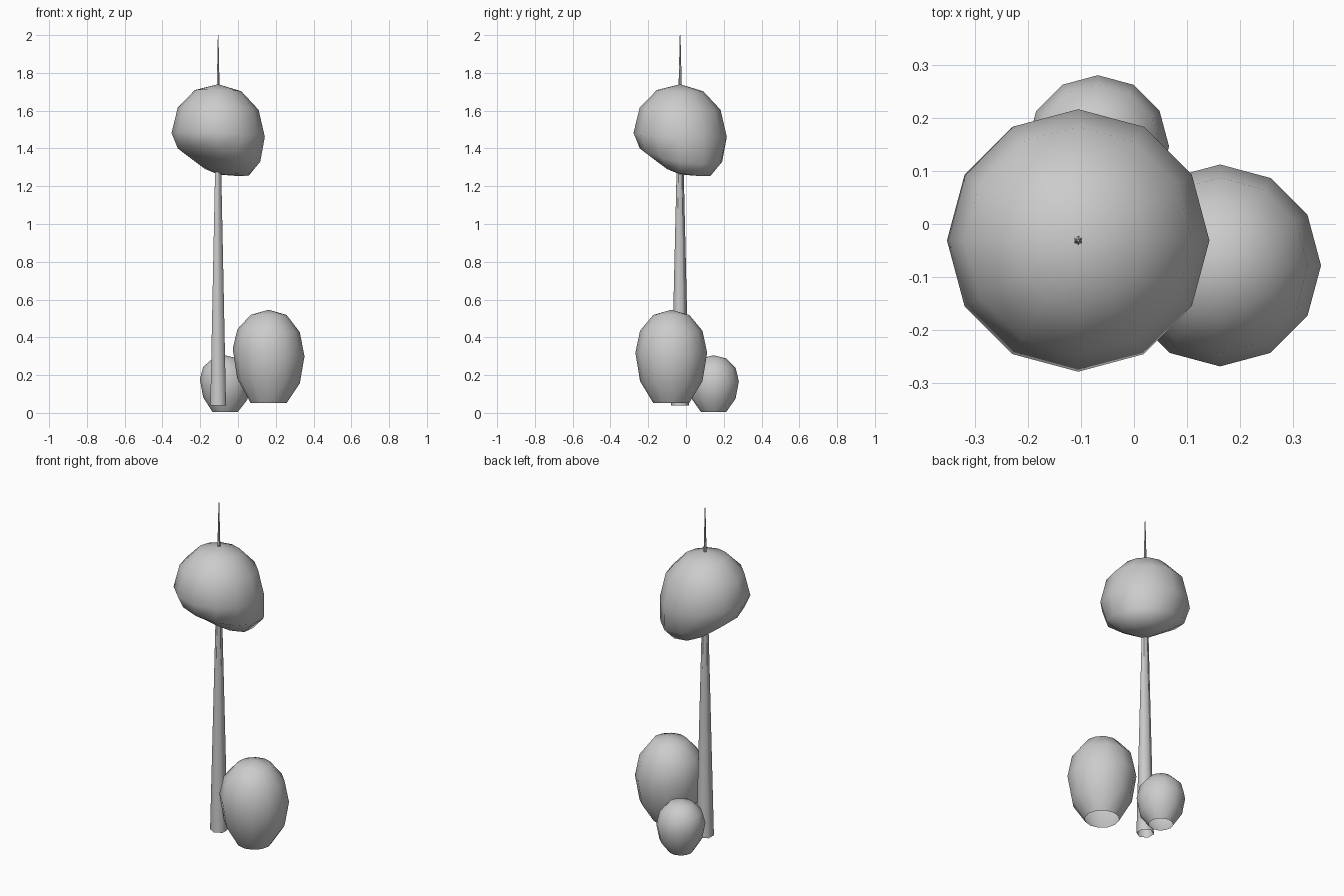
import bpy, bmesh
from math import sin, cos, pi

if "Cube" in bpy.data.objects:
    bpy.data.objects.remove(bpy.data.objects["Cube"])


def loft(name, centre, rings, segs, point, bottom=None, top=None, phase=0.0):
    """Smooth shell of stacked rings, optionally closed by pole points."""
    bm = bmesh.new()
    cx, cy = centre
    loops = []
    for ring in rings:
        loop = []
        for i in range(segs):
            a = 2 * pi * i / segs + phase
            r, z = point(ring, a)
            loop.append(bm.verts.new((cx + r * cos(a), cy + r * sin(a), z)))
        loops.append(loop)
    for lo, hi in zip(loops, loops[1:]):
        for i in range(segs):
            j = (i + 1) % segs
            bm.faces.new((lo[i], lo[j], hi[j], hi[i]))
    if top is not None:
        v = bm.verts.new((cx, cy, top))
        for i in range(segs):
            bm.faces.new((loops[-1][i], loops[-1][(i + 1) % segs], v))
    if bottom is not None:
        v = bm.verts.new((cx, cy, bottom))
        for i in range(segs):
            bm.faces.new((loops[0][(i + 1) % segs], loops[0][i], v))
    for f in bm.faces:
        f.smooth = True
    me = bpy.data.meshes.new(name)
    bm.to_mesh(me)
    bm.free()
    ob = bpy.data.objects.new(name, me)
    bpy.context.collection.objects.link(ob)
    return ob


def lean(a):
    return cos(a - pi / 4)


# Tapered six-sided trunk running up through the crown
loft("trunk", (-0.105, -0.031), [(0.048, 0.04), (0.002, 2.0)], 6,
     lambda ring, a: ring, phase=pi / 2)


# Crown: sphere sagging towards +x +y; ring = radius, z, tilt, bulge, power
def crown_point(ring, a):
    r, z, tilt, bulge, power = ring
    t = lean(a)
    return r + bulge * max(t, 0) ** power, z - tilt * t


loft("crown", (-0.105, -0.031),
     [(0.123, 1.305, 0.052, 0.065, 1), (0.214, 1.365, 0.05, 0.035, 4),
      (0.247, 1.472, 0.015, 0, 1), (0.214, 1.61, 0.008, 0, 1),
      (0.123, 1.706, 0.005, 0, 1)],
     12, crown_point, bottom=1.262, top=1.74)


# Egg-shaped bushes, open underneath; profile = radius, height, tilt fractions
profile = [(0.5, 0.0, 0.0), (0.87, 0.235, 0.03), (1.0, 0.54, 0.05),
           (0.87, 0.775, 0.02), (0.5, 0.945, 0.0)]


def bush(name, centre, radius, z0, z1):
    h = z1 - z0
    loft(name, centre, profile, 12,
         lambda p, a: (p[0] * radius, z0 + h * (p[1] - p[2] * cos(a) * 0.8)),
         top=z1)


bush("large_bush", (0.162, -0.078), 0.19, 0.052, 0.546)
bush("small_bush", (-0.068, 0.146), 0.134, 0.005, 0.305)
